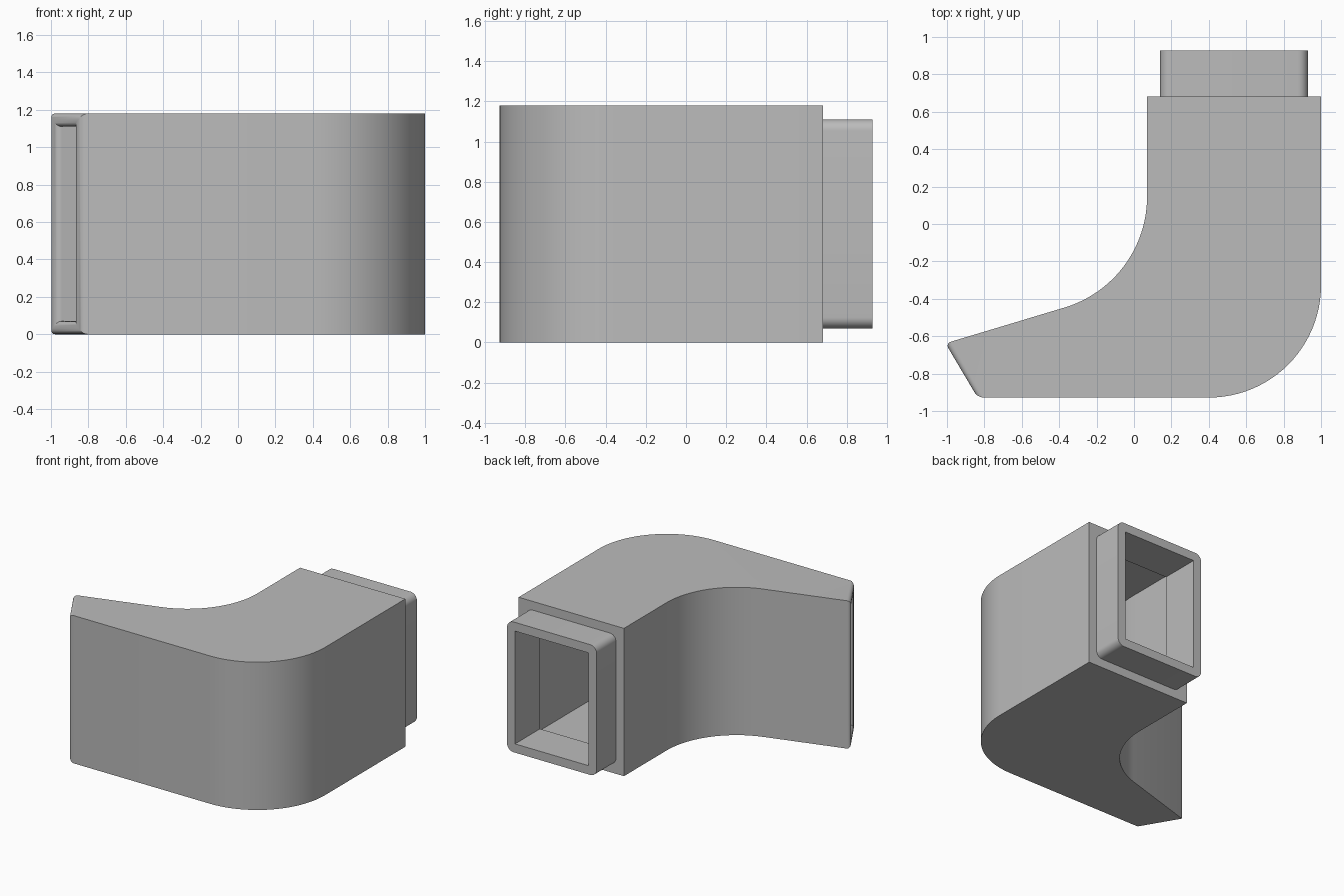
import bpy, bmesh, math
from mathutils import Vector

if "Cube" in bpy.data.objects:
    bpy.data.objects.remove(bpy.data.objects["Cube"], do_unlink=True)

WALL, HEIGHT = 0.07, 1.18
FRONT, SHOULDER, BACK = -0.928, 0.683, 0.928
SLOPE = math.radians(16.8)
END_FRONT, END_BACK = Vector((-0.836, FRONT, 0)), Vector((-1.008, -0.638, 0))

grey = bpy.data.materials.new("plain grey")
grey.use_nodes = True
grey.diffuse_color = (0.5, 0.5, 0.5, 1)
grey.node_tree.nodes["Principled BSDF"].inputs["Base Color"].default_value = (0.5, 0.5, 0.5, 1)


def arc(cx, cy, r, start, end, steps=24):
    angles = [start + (end - start) * i / steps for i in range(steps + 1)]
    return [(cx + r * math.cos(a), cy + r * math.sin(a)) for a in angles]


def extrude(name, points, direction):
    """Solid prism from a planar outline."""
    bm = bmesh.new()
    face = bm.faces.new([bm.verts.new(p) for p in points])
    moved = bmesh.ops.extrude_face_region(bm, geom=[face])["geom"]
    bmesh.ops.translate(bm, vec=direction, verts=[g for g in moved if isinstance(g, bmesh.types.BMVert)])
    bmesh.ops.recalc_face_normals(bm, faces=bm.faces)
    mesh = bpy.data.meshes.new(name)
    bm.to_mesh(mesh)
    bm.free()
    mesh.materials.append(grey)
    obj = bpy.data.objects.new(name, mesh)
    bpy.context.collection.objects.link(obj)
    return obj


def elbow(name, inset, overshoot):
    """Plan of the bent duct, moved inwards by the inset and run past the mouth by the overshoot."""
    def back_line(x):
        return END_BACK.y + (x - END_BACK.x) * math.tan(SLOPE) - inset / math.cos(SLOPE)
    mouth_x = END_BACK.x - overshoot
    plan = [(END_FRONT.x - overshoot, FRONT + inset)]
    plan += arc(0.4, -0.328, 0.6 - inset, -math.pi / 2, 0)
    plan += [(1 - inset, SHOULDER - inset), (0.07 + inset, SHOULDER - inset)]
    plan += arc(-0.55, 0.147, 0.62 + inset, 0, SLOPE - math.pi / 2)
    plan += [(mouth_x, back_line(mouth_x))]
    return extrude(name, [(x, y, inset) for x, y in plan], (0, 0, HEIGHT - 2 * inset))


def upright_box(name, inset, radius, y0, y1):
    """Box along y, set in from the duct outline, with rounded long edges."""
    x0, x1, z0, z1 = 0.07 + inset, 1 - inset, inset, HEIGHT - inset
    if radius:
        outline = []
        for i, (x, z) in enumerate([(x1 - radius, z1 - radius), (x0 + radius, z1 - radius),
                                    (x0 + radius, z0 + radius), (x1 - radius, z0 + radius)]):
            outline += arc(x, z, radius, i * math.pi / 2, (i + 1) * math.pi / 2, 8)
    else:
        outline = [(x0, z0), (x1, z0), (x1, z1), (x0, z1)]
    return extrude(name, [(x, y0, z) for x, z in outline], (0, y1 - y0, 0))


def cut(obj, cutter):
    bpy.context.view_layer.objects.active = obj
    mod = obj.modifiers.new("cut", "BOOLEAN")
    mod.operation, mod.solver, mod.object = "DIFFERENCE", "EXACT", cutter
    bpy.ops.object.modifier_apply(modifier=mod.name)


# Hollow bent body and the tube that plugs into the next piece
body = elbow("duct_body", 0, 0)
spigot = upright_box("spigot", WALL, 0.055, SHOULDER, BACK)
cavity = elbow("cavity_cutter", WALL, 0.15)
bore = upright_box("bore_cutter", 2 * WALL, 0, SHOULDER - 0.2, BACK + 0.2)
cut(body, cavity)
cut(body, bore)
cut(spigot, bore)
for helper in (cavity, bore):
    bpy.data.objects.remove(helper, do_unlink=True)

# Rounded rim around the slanted mouth
bm = bmesh.new()
bm.from_mesh(body.data)
along = END_BACK - END_FRONT
normal = Vector((-along.y, along.x, 0)).normalized()
rim = [e for e in bm.edges
       if all(abs((v.co - END_FRONT).dot(normal)) < 0.002 for v in e.verts)
       and any(abs(f.normal.dot(normal)) < 0.98 for f in e.link_faces)]
bmesh.ops.bevel(bm, geom=rim, offset=0.03, segments=5, profile=0.5, affect="EDGES", clamp_overlap=True)
bm.to_mesh(body.data)
bm.free()

# Smooth bends with crisp corners
for obj in (body, spigot):
    bpy.ops.object.select_all(action="DESELECT")
    obj.select_set(True)
    bpy.context.view_layer.objects.active = obj
    bpy.ops.object.shade_smooth_by_angle(angle=math.radians(30))
